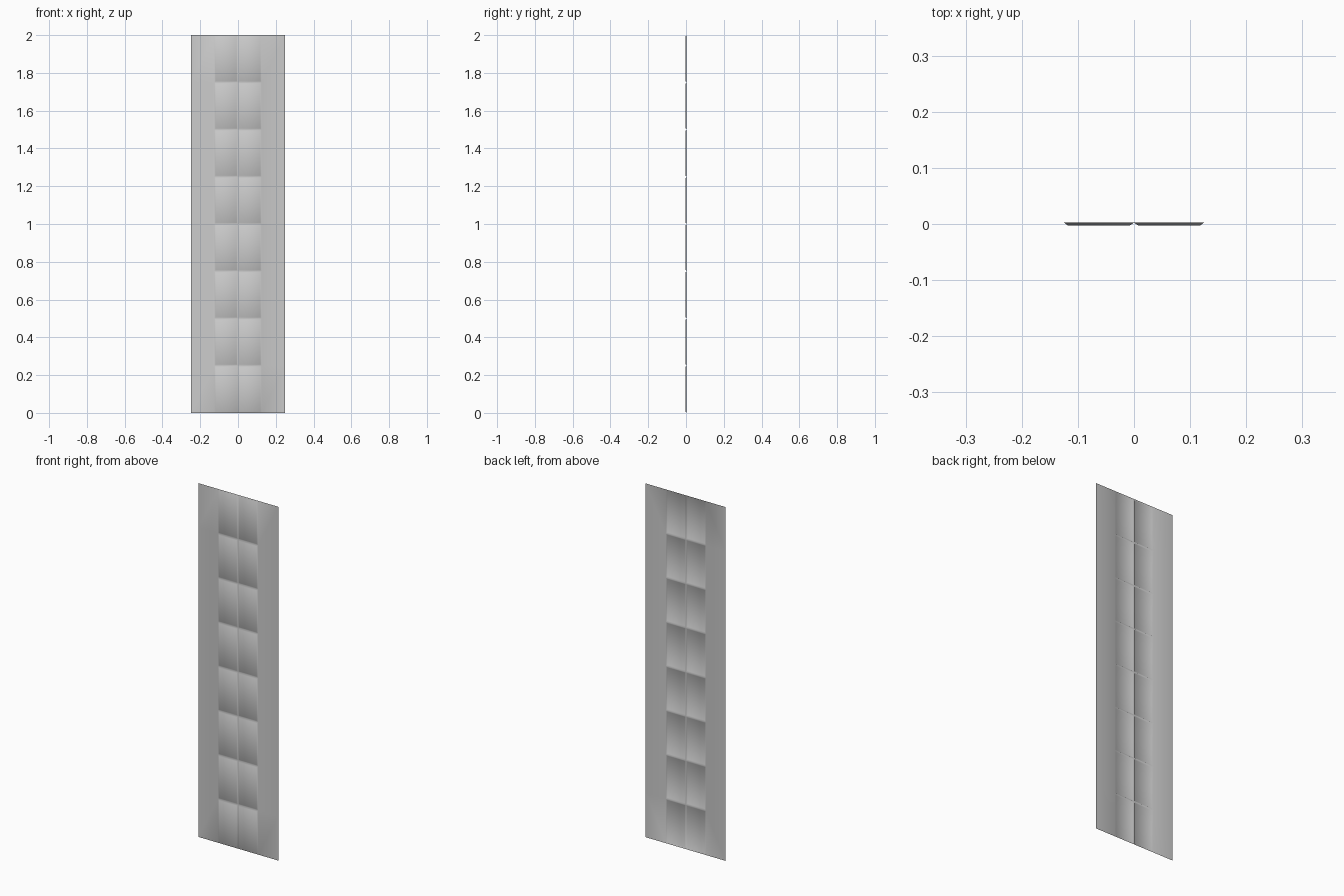
import bpy, bmesh

if "Cube" in bpy.data.objects:
    bpy.data.objects.remove(bpy.data.objects["Cube"])

W, H, DEPTH, BEVEL = 0.5, 2.0, 0.005, 0.01
COLS, ROWS = 4, 8

# Flat sheet divided into columns and rows, facing -y
bm = bmesh.new()
grid = [[bm.verts.new((-W / 2 + W * i / COLS, DEPTH / 2, H * j / ROWS))
         for i in range(COLS + 1)] for j in range(ROWS + 1)]
tiles = []
for j in range(ROWS):
    for i in range(COLS):
        f = bm.faces.new((grid[j][i], grid[j][i + 1], grid[j + 1][i + 1], grid[j + 1][i]))
        if i in (1, 2):
            tiles.append(f)
bm.normal_update()

# Raised bevelled tiles in the two middle columns
bmesh.ops.inset_individual(bm, faces=tiles, thickness=BEVEL, depth=DEPTH)
for f in bm.faces:
    f.smooth = True

mesh = bpy.data.meshes.new("panelled_sheet")
bm.to_mesh(mesh)
bm.free()
panel = bpy.data.objects.new("panelled_sheet", mesh)
bpy.context.collection.objects.link(panel)
